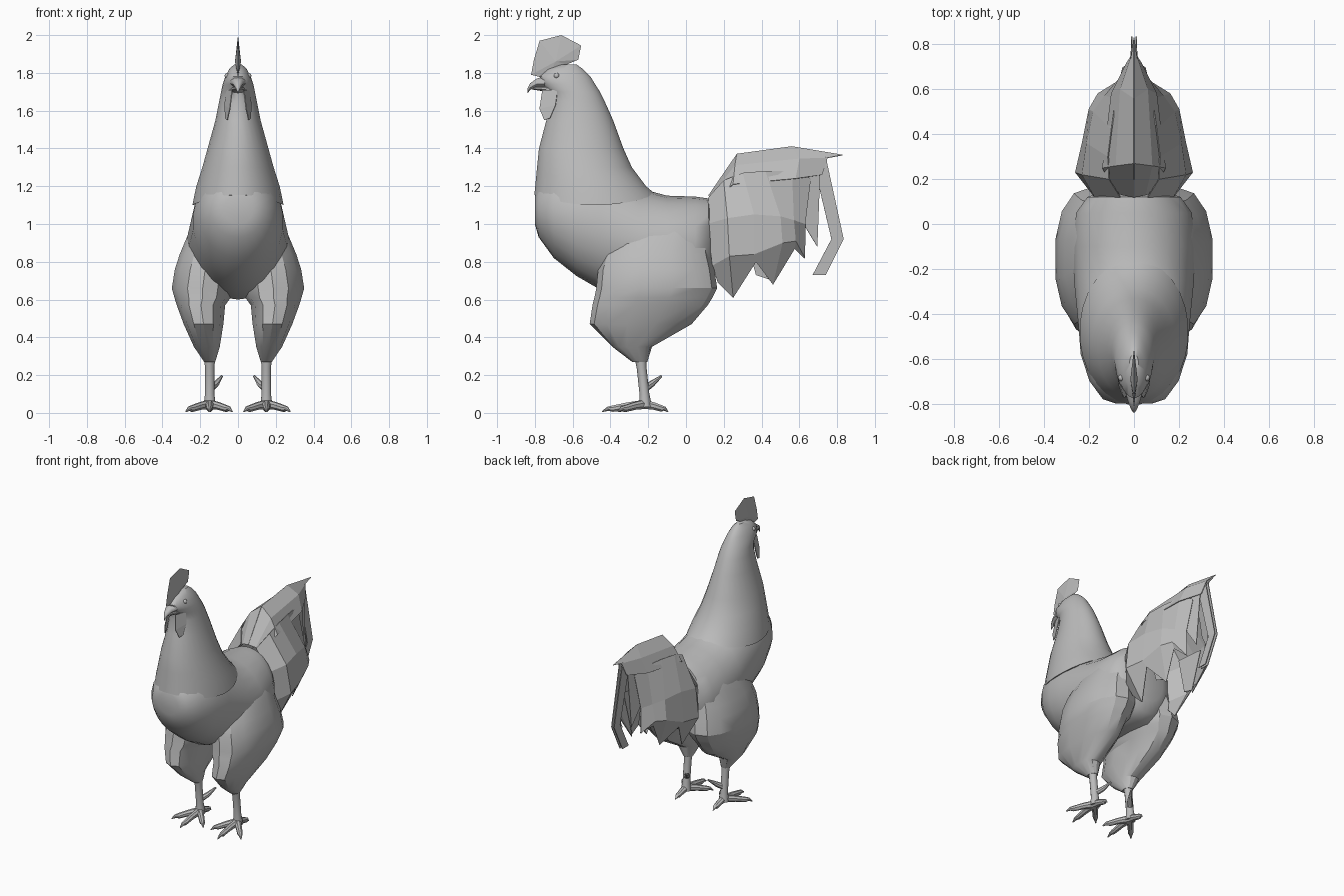
import bpy, bmesh, math
from mathutils import Vector

if "Cube" in bpy.data.objects:
    bpy.data.objects.remove(bpy.data.objects["Cube"], do_unlink=True)

GREY = (0.5, 0.5, 0.5, 1.0)
clay = bpy.data.materials.new("plain grey")
clay.use_nodes = True
clay.diffuse_color = GREY
clay.node_tree.nodes["Principled BSDF"].inputs["Base Color"].default_value = GREY


def finish(name, bm, sharp=40, mirror=False, thickness=0):
    """Turn a bmesh into a shaded object, optionally mirrored or thickened."""
    bmesh.ops.recalc_face_normals(bm, faces=bm.faces)
    mesh = bpy.data.meshes.new(name)
    bm.to_mesh(mesh)
    bm.free()
    mesh.materials.append(clay)
    if sharp:
        mesh.shade_smooth()
        mesh.set_sharp_from_angle(angle=math.radians(sharp))
    obj = bpy.data.objects.new(name, mesh)
    bpy.context.collection.objects.link(obj)
    if thickness:
        solid = obj.modifiers.new("thickness", 'SOLIDIFY')
        solid.thickness = thickness
        solid.offset = 0
    if mirror:
        obj.modifiers.new("mirror", 'MIRROR').use_mirror_merge = False


def add_loft(bm, rings):
    """Skin a list of equal rings and cap both ends."""
    loops = [[bm.verts.new(p) for p in ring] for ring in rings]
    count = len(loops[0])
    for a, b in zip(loops, loops[1:]):
        for i in range(count):
            j = (i + 1) % count
            bm.faces.new((a[i], a[j], b[j], b[i]))
    bm.faces.new(loops[0])
    bm.faces.new(loops[-1])


def loft(name, rings, **options):
    bm = bmesh.new()
    add_loft(bm, rings)
    finish(name, bm, **options)


def oval(count, power=1.0):
    """Unit oval; a power below one makes it boxier."""
    for i in range(count):
        a = math.tau * (i + 0.5) / count
        c, s = math.cos(a), math.sin(a)
        yield (math.copysign(abs(c) ** power, c), math.copysign(abs(s) ** power, s))


def level_ring(z, front, back, inner, outer, count, power=1.0):
    cx, cy = (inner + outer) / 2, (front + back) / 2
    rx, ry = (outer - inner) / 2, (back - front) / 2
    return [Vector((cx + rx * u, cy + ry * v, z)) for u, v in oval(count, power)]


def upright_ring(y, low, high, half, count):
    cz, rz = (low + high) / 2, (high - low) / 2
    return [Vector((half * u, y, cz + rz * v)) for u, v in oval(count)]


def add_limb(bm, path, count=8):
    """Tapered tube through (x, y, z, radius) points."""
    points = [Vector(p[:3]) for p in path]
    rings = []
    for i, p in enumerate(points):
        along = points[min(i + 1, len(points) - 1)] - points[max(i - 1, 0)]
        turn = along.to_track_quat('Z', 'Y')
        rings.append([p + turn @ Vector((u, v, 0)) * path[i][3] for u, v in oval(count)])
    add_loft(bm, rings)


def sheet(name, rows):
    """Thin faceted sheet through rows of points, on both sides."""
    bm = bmesh.new()
    grid = [[bm.verts.new(p) for p in row] for row in rows]
    for a, b in zip(grid, grid[1:]):
        for i in range(len(a) - 1):
            bm.faces.new((a[i], a[i + 1], b[i + 1], b[i]))
    finish(name, bm, sharp=0, mirror=True, thickness=0.005)


# Body: chest to rump
body = [(-.80, 1.0, 1.15, .08), (-.78, .93, 1.2, .14), (-.70, .82, 1.28, .2),
        (-.58, .725, 1.3, .24), (-.45, .65, 1.3, .25), (-.25, .60, 1.19, .27),
        (-.1, .6, 1.15, .275), (.05, .6, 1.145, .26), (.12, .64, 1.135, .21),
        (.15, .72, 1.04, .12)]
loft("body", [upright_ring(*s, 22) for s in body])

# Neck and head, with a collar edge that rises at front and back
neck = [(1.845, -.66, -.58, .02), (1.82, -.73, -.545, .047), (1.78, -.775, -.505, .068),
        (1.74, -.765, -.48, .082), (1.7, -.72, -.455, .09), (1.65, -.715, -.43, .1),
        (1.55, -.74, -.385, .12), (1.4, -.78, -.33, .162), (1.3, -.79, -.285, .19),
        (1.2, -.80, -.21, .222), (1.1, -.805, -.155, .243)]
rings = [level_ring(z, f, b, -w, w, 28) for z, f, b, w in neck]
for p, (u, v) in zip(rings[-1], oval(28)):
    p.z += .055 * v * v
loft("neck_and_head", rings)

# Beak halves
loft("upper_beak", [upright_ring(*s, 10) for s in
     [(-.72, 1.72, 1.79, .05), (-.79, 1.725, 1.77, .028),
      (-.825, 1.71, 1.745, .014), (-.84, 1.69, 1.715, .003)]])
loft("lower_beak", [upright_ring(*s, 10) for s in
     [(-.7, 1.69, 1.735, .045), (-.77, 1.705, 1.732, .024), (-.815, 1.712, 1.725, .006)]])

# Comb: flat plate, thickest at its middle
comb = [(-.82, 1.79), (-.805, 1.87), (-.775, 1.97), (-.66, 2.0), (-.555, 1.945),
        (-.57, 1.87), (-.63, 1.845), (-.66, 1.8), (-.74, 1.77)]
bm = bmesh.new()
rim = [bm.verts.new((0, y, z)) for y, z in comb]
for side in (-1, 1):
    hub = bm.verts.new((.016 * side, -.69, 1.86))
    for a, b in zip(rim, rim[1:] + rim[:1]):
        bm.faces.new((a, b, hub))
finish("comb", bm, sharp=0)

# Wattles
sheet("wattle", [[(.03, -.76, 1.71), (.042, -.775, 1.61), (.056, -.75, 1.55)],
                 [(.06, -.68, 1.71), (.07, -.69, 1.63), (.066, -.72, 1.56)]])

# Eyes
bm = bmesh.new()
bmesh.ops.create_uvsphere(bm, u_segments=12, v_segments=8, radius=.015)
bmesh.ops.translate(bm, verts=bm.verts, vec=(.056, -.685, 1.785))
finish("eye", bm, mirror=True)

# Thighs, running up into the flanks
thigh = [(.27, -.285, -.205, .12, .18), (.35, -.39, -.18, .095, .235),
         (.47, -.51, .03, .075, .29), (.57, -.495, .115, .065, .327),
         (.61, -.485, .14, .035, .34), (.66, -.475, .165, .02, .354),
         (.76, -.465, .15, .01, .338), (.84, -.44, .13, 0, .312),
         (.92, -.39, .12, 0, .278), (1.0, -.34, .115, 0, .238), (1.08, -.27, .1, 0, .165)]
loft("thigh", [level_ring(*s, 14, .88) for s in thigh], sharp=28, mirror=True)

# Shanks, toes, claws and spurs
bm = bmesh.new()
add_limb(bm, [(.15, -.245, .33, .035), (.15, -.235, .24, .026),
              (.15, -.22, .1, .026), (.15, -.215, .03, .035)], 10)
ankle = Vector((.15, -.22, 0))
for angle, length in ((0, .225), (42, .19), (-42, .18), (180, .125)):
    turn = math.radians(angle)
    reach = Vector((math.sin(turn), -math.cos(turn), 0)) * length
    stops = ((0, .045, .026), (.4, .036, .021), (.75, .022, .018), (.86, .022, .012), (1, .006, .003))
    add_limb(bm, [(*(ankle + reach * t + Vector((0, 0, z))), r) for t, z, r in stops])
add_limb(bm, [(.145, -.215, .13, .02), (.115, -.18, .155, .017), (.085, -.13, .195, .006)])
finish("leg_and_foot", bm, mirror=True)

# Tail canopy: ridge down to its side edge
sheet("tail_canopy", [
    [(0, .12, 1.15), (0, .27, 1.37), (0, .56, 1.41), (0, .83, 1.365)],
    [(.05, .13, 1.14), (.08, .26, 1.31), (.06, .6, 1.345), (.01, .75, 1.35)],
    [(.08, .14, 1.11), (.14, .25, 1.21), (.1, .58, 1.24), (.03, .72, 1.26)],
])

# Side fan: broad feathers flaring out, then folding in to a ragged edge
sheet("tail_side_fan", [
    [(.06, .12, 1.14), (.11, .2, 1.23), (.115, .3, 1.27), (.1, .42, 1.28), (.08, .56, 1.28), (.05, .66, 1.24)],
    [(.17, .115, 1.0), (.23, .22, 1.03), (.21, .36, 1.05), (.18, .5, 1.04), (.13, .57, 1.02), (.08, .63, 1.0)],
    [(.18, .14, .78), (.26, .23, .83), (.23, .36, .84), (.2, .51, .9), (.16, .58, .91), (.08, .63, .82)],
    [(.15, .17, .69), (.14, .25, .61), (.2, .37, .8), (.11, .46, .68), (.14, .575, .87), (.07, .625, .82)],
])

# Feathers behind the fan, each from a front edge to a back edge
sheet("rear_feather", [[(.06, .58, 1.25), (.07, .61, 1.02)], [(.03, .71, 1.27), (.05, .695, .88)]])
sheet("inner_feather", [[(.13, .3, 1.0), (.12, .37, .73)], [(.15, .5, 1.0), (.11, .46, .7)]])

# Long curved feather at the tail tip
sheet("sickle_feather", [[(.012, .74, 1.355), (.01, .835, .92), (.01, .74, .73)],
                         [(.02, .68, 1.3), (.012, .77, .92), (.01, .67, .73)]])
